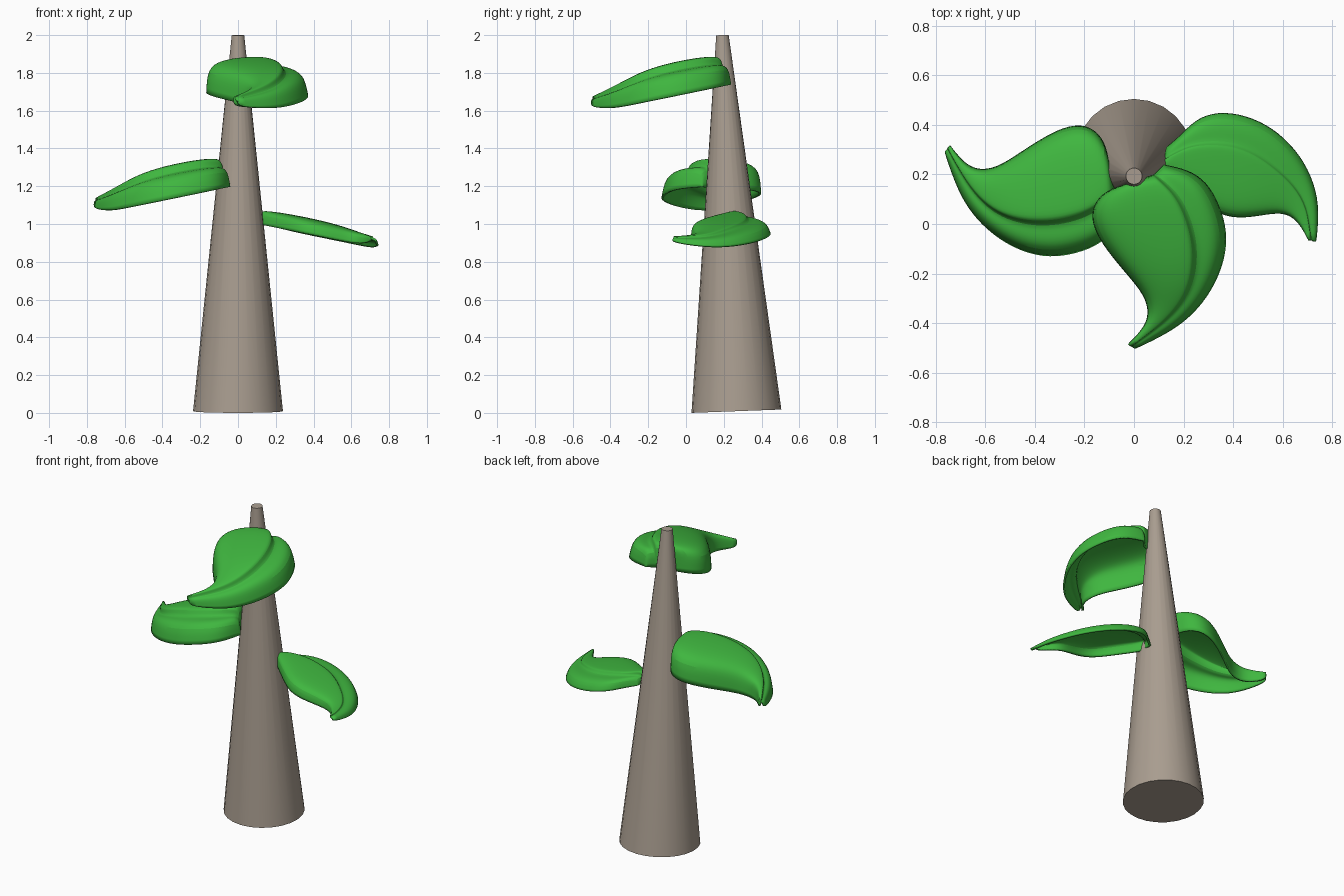
import bpy
from math import radians, atan2
from mathutils import Vector, Matrix

if "Cube" in bpy.data.objects:
    bpy.data.objects.remove(bpy.data.objects["Cube"])


def material(name, rgb):
    m = bpy.data.materials.new(name)
    m.diffuse_color = (*rgb, 1)
    m.use_nodes = True
    m.node_tree.nodes["Principled BSDF"].inputs["Base Color"].default_value = m.diffuse_color
    return m


bark = material("bark", (0.40, 0.34, 0.28))
green = material("leaf_green", (0.05, 0.47, 0.05))


def shade(obj, angle):
    bpy.ops.object.select_all(action='DESELECT')
    obj.select_set(True)
    bpy.context.view_layer.objects.active = obj
    bpy.ops.object.shade_smooth_by_angle(angle=radians(angle))


# Trunk: tapered, leaning slightly to the front
low, high = Vector((0, 0.267, 0.009)), Vector((0, 0.193, 2.0))
axis = high - low
bpy.ops.mesh.primitive_cone_add(vertices=24, radius1=0.238, radius2=0.033,
                                depth=axis.length, location=(low + high) / 2,
                                rotation=(atan2(-axis.y, axis.z), 0, 0))
trunk = bpy.context.object
trunk.name = "trunk"
trunk.data.materials.append(bark)
shade(trunk, 40)

# Leaf plans from base to tip: left edge, midrib, right edge (x, y each)
WIDE = [(-.02, .165, .08, .20, .12, .24), (-.12, .135, .13, .16, .22, .22),
        (-.17, .07, .18, .11, .295, .17), (-.17, .0, .22, .03, .345, .08),
        (-.13, -.08, .245, -.06, .378, -.03), (-.05, -.18, .25, -.15, .367, -.15),
        (.03, -.27, .235, -.24, .315, -.27), (.06, -.34, .195, -.32, .24, -.365),
        (.05, -.41, .12, -.40, .15, -.435), (-.025, -.485, -.01, -.495, .005, -.505)]
SLIM = [(.10, .25, .12, .26, .13, .31), (.14, .20, .17, .29, .19, .36),
        (.20, .15, .23, .32, .25, .425), (.27, .09, .31, .33, .34, .455),
        (.35, .033, .40, .325, .45, .44), (.44, .022, .49, .29, .56, .39),
        (.53, .038, .57, .23, .655, .30), (.615, .048, .645, .16, .715, .20),
        (.67, .0, .70, .07, .75, .08), (.70, -.06, .715, -.065, .737, -.072)]
# Dome height and edge lift along the leaf
HEIGHT = [.15, .165, .175, .18, .18, .175, .16, .135, .10, .055]
LIFT = [0, 0, 0, 0, 0, 0, 0, 0, .01, .03]
# Cross-section: (position -1 left .. 0 rib .. 1 right, height fraction)
SECTION = [(-1, 0), (-.985, .70), (-.8, .92), (-.45, 1), (-.1, 1), (-.03, .95),
           (0, .70), (.4, .72), (.85, .58), (1, 0)]


def leaf(name, plan, outward, start, z, height=1.0, move=Matrix()):
    outward = Vector(outward)
    rows = [(plan[0], 0.0, 0.0)] + list(zip(plan, HEIGHT, LIFT))
    verts = []
    for p, h, lift in rows:
        left, rib, right = (move @ Vector((p[i], p[i + 1], 0)) for i in (0, 2, 4))
        for s, f in SECTION:
            v = rib.lerp(right if s > 0 else left, abs(s))
            v.z = z - 0.2 * (v.dot(outward) - start) + lift + h * f * height
            verts.append(v)
    n = len(SECTION)
    faces = [(r * n + c, (r + 1) * n + c, (r + 1) * n + c + 1, r * n + c + 1)
             for r in range(len(rows) - 1) for c in range(n - 1)]
    mesh = bpy.data.meshes.new(name)
    mesh.from_pydata(verts, [], faces)
    obj = bpy.data.objects.new(name, mesh)
    bpy.context.collection.objects.link(obj)
    mesh.materials.append(green)
    shade(obj, 50)
    sub = obj.modifiers.new("smooth", 'SUBSURF')
    sub.levels = sub.render_levels = 2
    sol = obj.modifiers.new("thickness", 'SOLIDIFY')
    sol.thickness = 0.012
    sol.offset = -1
    return obj


# Three leaves up the trunk: the left one is the top one turned round
turn = (Matrix.Translation((-.075, .13, 0)) @ Matrix.Rotation(radians(-97), 4, 'Z')
        @ Matrix.Translation((-.08, -.2, 0)))
leaf("top_leaf", WIDE, (0, -1, 0), -.2, 1.73)
leaf("left_leaf", WIDE, (-1, 0, 0), .075, 1.19, move=turn)
leaf("right_leaf", SLIM, (1, 0, 0), .13, 0.995, height=0.48)
